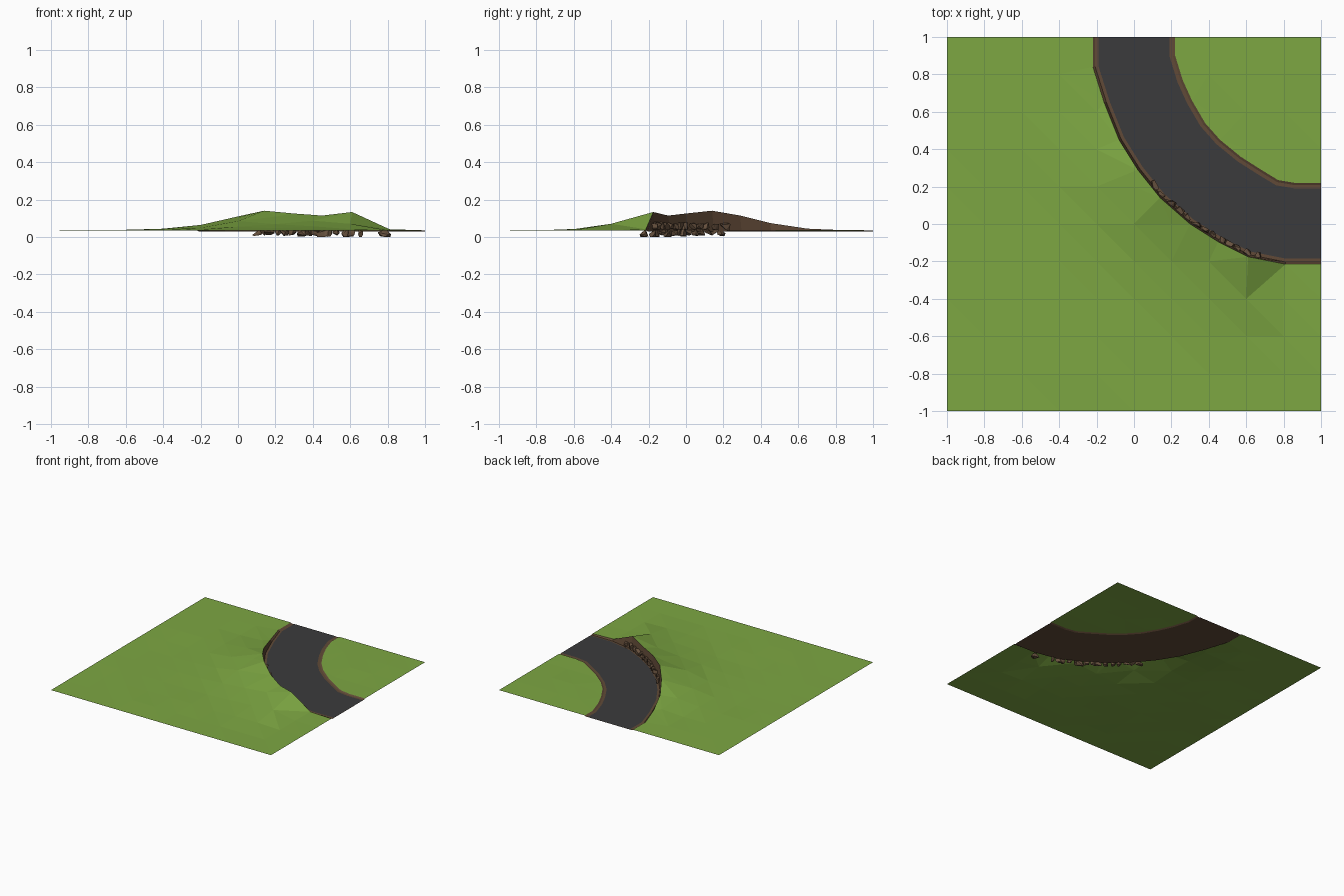
import bpy, bmesh, math, random
from mathutils import Vector
from mathutils.geometry import delaunay_2d_cdt, intersect_point_line

if "Cube" in bpy.data.objects:
    bpy.data.objects.remove(bpy.data.objects["Cube"])

random.seed(4)
BASE, ROAD = 0.036, 0.03


def material(name, rgb):
    m = bpy.data.materials.new(name)
    m.diffuse_color = (*rgb, 1)
    m.use_nodes = True
    m.node_tree.nodes["Principled BSDF"].inputs["Base Color"].default_value = m.diffuse_color
    return m


GRASS = material("grass green", (0.205, 0.386, 0.055))
ASPHALT = material("asphalt grey", (0.044, 0.044, 0.045))
DIRT = material("dirt brown", (0.119, 0.068, 0.038))
ROCK = material("rock brown", (0.140, 0.085, 0.050))


def make(name, verts, faces, mat, up=False):
    me = bpy.data.meshes.new(name)
    me.from_pydata([tuple(v) for v in verts], [], faces)
    if up:
        bm = bmesh.new()
        bm.from_mesh(me)
        bm.normal_update()
        for f in bm.faces:
            if f.normal.z < 0:
                f.normal_flip()
        bm.to_mesh(me)
        bm.free()
    me.materials.append(mat)
    ob = bpy.data.objects.new(name, me)
    bpy.context.collection.objects.link(ob)
    return ob


def loft(name, rows, mat):
    n = len(rows[0])
    verts = [v for r in rows for v in r]
    faces = [(a * n + i, a * n + i + 1, (a + 1) * n + i + 1, (a + 1) * n + i)
             for a in range(len(rows) - 1) for i in range(n - 1)]
    return make(name, verts, faces, mat, up=True)


# Road edges: outer one carries the height of the cut bank
outer = [Vector(p) for p in [
    (-.22, 1, BASE), (-.22, .84, .037), (-.16, .65, .045), (-.08, .45, .075), (.02, .29, .115),
    (.14, .14, .141), (.30, 0, .126), (.45, -.095, .115), (.61, -.175, .134),
    (.81, -.215, .042), (1, -.215, BASE)]]
inner = [Vector((x, y, BASE)) for x, y in [
    (.22, 1), (.22, .9), (.26, .77), (.31, .66), (.38, .54), (.46, .45),
    (.57, .36), (.68, .29), (.77, .235), (.86, .22), (1, .22)]]


def offset(line, d, z):
    """Shift a road edge sideways by d (positive is toward the inside of the bend)."""
    out = []
    for i, p in enumerate(line):
        a, b = line[max(i - 1, 0)], line[min(i + 1, len(line) - 1)]
        t = (b - a).to_2d().normalized()
        if i in (0, len(line) - 1):
            t = Vector((0, -1)) if i == 0 else Vector((1, 0))
        out.append(Vector((p.x - t.y * d, p.y + t.x * d, z)))
    return out


def nearest(line, x, y):
    """Distance to a road edge and the edge height there."""
    best = (9, 0)
    for a, b in zip(line, line[1:]):
        q, f = intersect_point_line(Vector((x, y)), a.to_2d(), b.to_2d())
        f = min(max(f, 0), 1)
        q = a.lerp(b, f)
        best = min(best, (math.hypot(q.x - x, q.y - y), q.z))
    return best


def in_road(x, y):
    poly = outer + inner[::-1]
    hit = False
    for a, b in zip(poly, poly[1:] + poly[:1]):
        if (a.y > y) != (b.y > y) and x < a.x + (y - a.y) * (b.x - a.x) / (b.y - a.y):
            hit = not hit
    return hit


# Grass: coarse grid with the road cut out and a hill rising to the bank
pts = [p.to_2d() for p in outer + inner]
n = len(outer)
edges = [(i, i + 1) for i in range(n - 1)] + [(n + i, n + i + 1) for i in range(n - 1)]
for i in range(11):
    for j in range(11):
        x, y = -1 + i * .2, -1 + j * .2
        if min(nearest(outer, x, y)[0], nearest(inner, x, y)[0]) > .035:
            pts.append(Vector((x, y)))
cdt = delaunay_2d_cdt(pts, edges, [], 0, 1e-5)
verts = []
for p in cdt[0]:
    do, h = nearest(outer, p.x, p.y)
    di = nearest(inner, p.x, p.y)[0]
    z = BASE
    if do < di:
        z += (h - BASE) * max(0, 1 - do / .6) ** 2
    if min(do, di) > .01 and max(abs(p.x), abs(p.y)) < .99:
        z += random.uniform(-.002, .003)
    verts.append((p.x, p.y, z))
faces = []
for f in cdt[2]:
    c = sum((cdt[0][i] for i in f), Vector((0, 0))) / len(f)
    if not in_road(c.x, c.y):
        faces.append(tuple(f))
grass = make("grass_ground", verts, faces, GRASS, up=True)

# Dirt bed under the road, with the steep outer bank and low inner bank
foot_out = offset(outer, .012, ROAD)
foot_in = offset(inner, -.012, ROAD)
loft("dirt_bed_and_banks", [outer, foot_out, foot_in, inner], DIRT)

# Asphalt surface
loft("asphalt_road", [offset(outer, .03, ROAD + .002), offset(inner, -.03, ROAD + .002)], ASPHALT)


# Rocks piled along the foot of the bank
def rock(name, x, y, z, sx, sy, sz, ang):
    bm = bmesh.new()
    for i in range(14):
        v = Vector((random.uniform(-1, 1), random.uniform(-1, 1), random.uniform(-1, 1)))
        v /= max(abs(c) for c in v) ** .8
        px, py = v.x * sx, v.y * sy
        bm.verts.new((x + px * math.cos(ang) - py * math.sin(ang),
                      y + px * math.sin(ang) + py * math.cos(ang), max(0, z + v.z * sz)))
    res = bmesh.ops.convex_hull(bm, input=bm.verts[:])
    loose = [v for v in bm.verts if not v.link_faces]
    bmesh.ops.delete(bm, geom=loose, context='VERTS')
    bmesh.ops.recalc_face_normals(bm, faces=bm.faces[:])
    me = bpy.data.meshes.new(name)
    bm.to_mesh(me)
    bm.free()
    me.materials.append(ROCK)
    bpy.context.collection.objects.link(bpy.data.objects.new(name, me))


def along(t):
    i = min(int(t), n - 2)
    p = outer[i].lerp(outer[i + 1], t - i)
    d = outer[i + 1] - outer[i]
    return p, math.atan2(d.y, d.x)


for tier, count, z, inset in (("lower", 15, .022, .004), ("upper", 13, .058, .016)):
    for k in range(count):
        p, a = along(4.65 + (k + random.uniform(-.2, .2)) * 3.6 / (count - 1))
        x, y = p.x - math.sin(a) * inset, p.y + math.cos(a) * inset
        rock(f"{tier}_rock_{k + 1}", x, y, z + random.uniform(-.004, .004),
             random.uniform(.018, .03), random.uniform(.013, .02),
             random.uniform(.016, .024), a + random.uniform(-.4, .4))
rock("stray_rock", .785, -.225, .017, .036, .02, .018, -.2)
